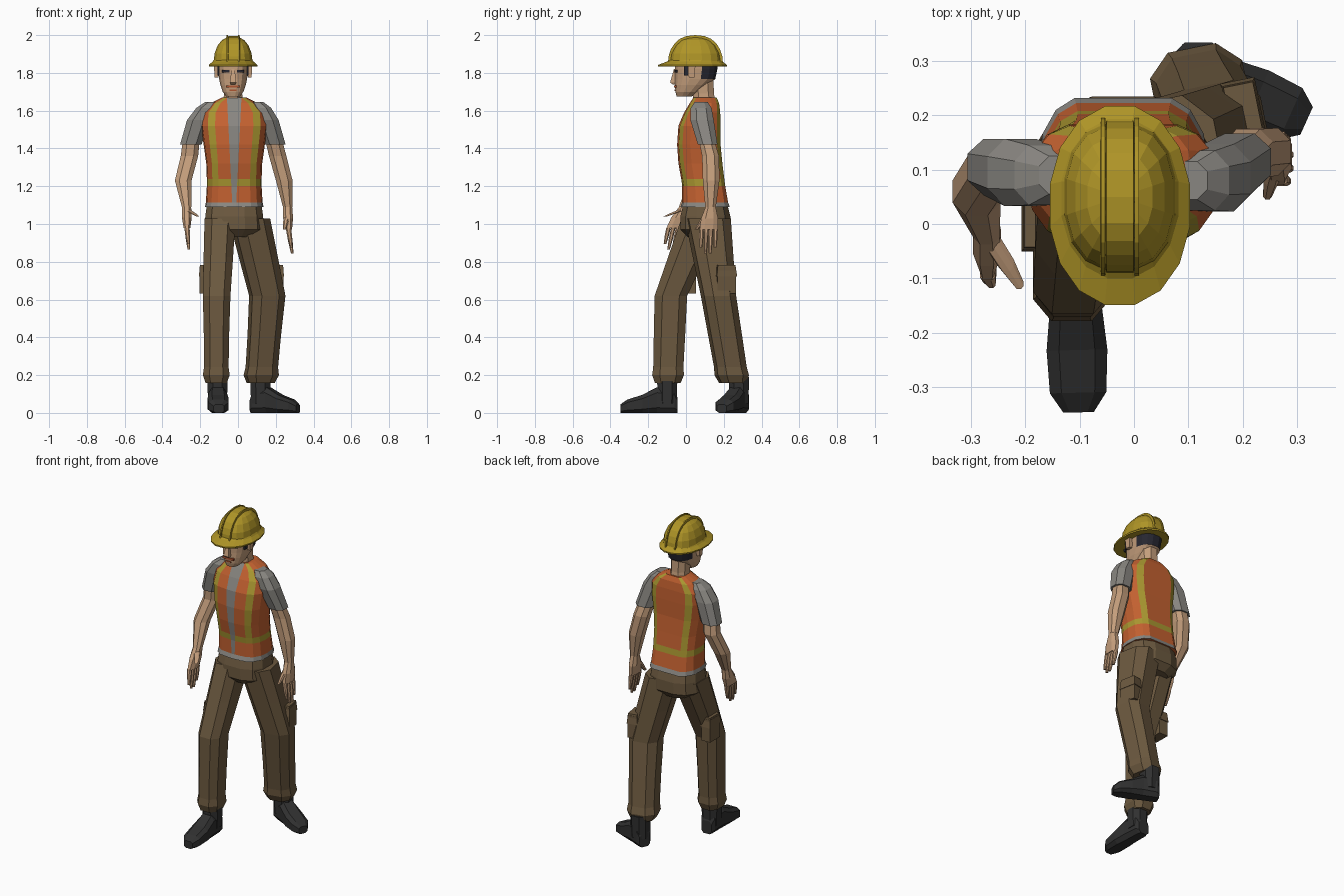
import bpy, bmesh, math
from mathutils import Vector, Matrix

if "Cube" in bpy.data.objects:
    bpy.data.objects.remove(bpy.data.objects["Cube"])


def material(name, red, green, blue):
    mat = bpy.data.materials.new(name)
    mat.use_nodes = True
    mat.diffuse_color = (red, green, blue, 1)
    shader = mat.node_tree.nodes["Principled BSDF"]
    shader.inputs["Base Color"].default_value = mat.diffuse_color
    return mat


yellow = material("helmet yellow", .43, .3, .02)
orange = material("vest orange", .55, .12, .03)
lime = material("reflective lime", .4, .31, .03)
grey = material("shirt grey", .25, .24, .22)
flesh = material("skin", .55, .34, .2)
brown = material("trouser brown", .15, .1, .05)
black = material("boot black", .03, .03, .03)
dark = material("hair dark", .02, .02, .03)
ginger = material("moustache ginger", .42, .09, .03)
sides = {"right": -1, "left": 1}


def bridge(name, rings, materials, rule=None):
    """Join equal rings of points, cap both ends, colour faces by rule(row, column, centre)."""
    bm = bmesh.new()
    loops = [[bm.verts.new(point) for point in ring] for ring in rings]
    for row, (lower, upper) in enumerate(zip(loops, loops[1:])):
        for column in range(len(lower)):
            after = (column + 1) % len(lower)
            face = bm.faces.new((lower[column], lower[after], upper[after], upper[column]))
            if rule:
                face.material_index = rule(row, column, face.calc_center_median())
    bm.faces.new(loops[0])
    bm.faces.new(loops[-1])
    bmesh.ops.recalc_face_normals(bm, faces=bm.faces[:])
    mesh = bpy.data.meshes.new(name)
    bm.to_mesh(mesh)
    bm.free()
    for mat in materials:
        mesh.materials.append(mat)
    bpy.context.collection.objects.link(bpy.data.objects.new(name, mesh))


def signed_power(value, power):
    return math.copysign(abs(value) ** power, value)


def section(count, power):
    """Unit superellipse whose flat sides touch its extents."""
    angles = [math.tau * (k + .5) / count for k in range(count)]
    reach = math.cos(math.pi / count) ** power
    return [(signed_power(math.cos(a), power) / reach, signed_power(math.sin(a), power) / reach)
            for a in angles]


def tube(name, stations, materials, count=8, power=.85, yaw=0, rule=None):
    """Stack level rings; each station is a centre, a half width and a half depth."""
    turn = Matrix.Rotation(yaw, 3, 'Z')
    outline = section(count, power)
    rings = [[Vector(centre) + turn @ Vector((u * wide, v * deep, 0)) for u, v in outline]
             for centre, wide, deep in stations]
    bridge(name, rings, materials, rule)


def levels(middle, rows):
    """Stations from rows of height, half width, front and back."""
    return [((middle, (front + back) / 2, z), wide, (back - front) / 2)
            for z, wide, front, back in rows]


def box(name, centre, size, mat, yaw=0, taper=1):
    half = Vector(size) / 2
    lift = Vector((0, 0, half.z))
    centre = Vector(centre)
    tube(name, [(centre - lift, half.x, half.y), (centre + lift, half.x * taper, half.y * taper)],
         [mat], count=4, power=1, yaw=yaw)


# Torso: shirt and vest in one shell, striped by column and row
middle = -.02
outline = [(0, -1), (.58, -.93), (.8, -.76), (.96, -.42), (1, 0), (.96, .45), (.8, .78), (.58, .94)]
torso_rings = []
for (x, y, z), wide, deep in levels(middle, [
        (1.09, .155, -.03, .24), (1.115, .15, -.02, .23), (1.2, .145, -.02, .215),
        (1.237, .145, -.025, .21), (1.32, .148, -.04, .2), (1.42, .162, -.047, .19),
        (1.52, .175, -.04, .19), (1.59, .17, -.01, .187), (1.64, .125, .02, .18),
        (1.67, .065, .04, .165)]):
    opening = .01 + .05 * (z - 1.1)
    flank = [Vector((max(u * wide, opening), v * deep, 0)) for u, v in outline]
    mirrored = [Vector((-p.x, p.y, 0)) for p in reversed(flank)]
    torso_rings.append([Vector((x, y, z)) + p for p in flank + mirrored])


def vest_rule(row, column, centre):
    if row == 0 or column == 15:
        return 1
    return 2 if row == 2 or (row > 2 and column in (1, 6, 8, 13)) else 0


bridge("vest_and_shirt", torso_rings, [orange, grey, lime], vest_rule)

# Arms: each follows its own joints with shared thicknesses
sleeve_sizes = [(.035, .035), (.05, .055), (.06, .062), (.057, .052)]
forearm_sizes = [(.045, .042), (.046, .045), (.044, .044), (.025, .028)]


def arm(side, sleeve, forearm, knuckles, fingertip, thumb):
    def limb(part, points, sizes, mat):
        tube(f"{side}_{part}", [(p, *size) for p, size in zip(points, sizes)], [mat])

    limb("sleeve", sleeve, sleeve_sizes, grey)
    limb("forearm", [sleeve[-1]] + forearm, forearm_sizes, flesh)
    wrist, knuckles, fingertip, thumb = map(Vector, (forearm[-1], knuckles, fingertip, thumb))
    palm = wrist.lerp(knuckles, .5)
    limb("palm", [wrist, palm, knuckles], [(.024, .027), (.026, .045), (.018, .048)], flesh)
    root = wrist.lerp(knuckles, .1)
    limb("thumb", [root, root.lerp(thumb, .6), thumb], [(.014, .018), (.014, .015), (.008, .01)], flesh)
    for k in range(4):
        across = Vector((0, (k - 1.5) * .025, 0))
        curl = .75 if k in (0, 3) else 1
        start, end = knuckles + across, knuckles.lerp(fingertip, curl) + across
        limb(f"finger_{k + 1}", [start, start.lerp(end, .5), end],
             [(.014, .012), (.012, .011), (.007, .007)], flesh)


arm("right",
    [(-.14, .09, 1.645), (-.17, .09, 1.615), (-.21, .095, 1.55), (-.25, .105, 1.42)],
    [(-.257, .11, 1.36), (-.29, .06, 1.23), (-.272, -.01, 1.09)],
    (-.27, -.055, .98), (-.26, -.08, .865), (-.212, -.11, 1.04))
arm("left",
    [(.1, .08, 1.645), (.125, .08, 1.615), (.155, .085, 1.55), (.195, .115, 1.42)],
    [(.21, .13, 1.36), (.245, .133, 1.23), (.263, .13, 1.09)],
    (.268, .12, .97), (.287, .115, .845), (.246, .055, .97))

# Trousers: hips, then legs from hip to knee to gathered cuff, with cargo pockets
tube("trouser_hips", levels(middle, [(1.1, .145, -.015, .22), (1.04, .153, -.03, .235),
                                     (.97, .158, -.03, .235), (.93, .1, .01, .2)]),
     [brown], count=12, power=.77)


def leg(side, hip, knee, cuff, fullness, yaw):
    hip, knee, cuff = map(Vector, (hip, knee, cuff))
    below = cuff + (cuff - knee) * .1
    path = [hip, hip.lerp(knee, .5), knee, knee.lerp(cuff, .5), cuff.lerp(knee, .1), cuff, below]
    widths = [.082, .078, .073, .067, .065, .071, .056]
    depths = [.114, .1, .086, .083, .08, .084, .068]
    tube(side + "_trouser_leg", [(p, w * fullness, d) for p, w, d in zip(path, widths, depths)],
         [brown], power=.74, yaw=yaw)
    # Pocket on the outer thigh
    outer = hip.lerp(knee, .8) + Vector((sides[side] * .065, .05, 0))
    box(side + "_cargo_pocket", outer, (.06, .1, .14), brown, yaw)
    box(side + "_pocket_flap", outer + Vector((0, 0, .05)), (.065, .11, .06), brown, yaw, .85)


leg("right", (-.095, .09, 1.03), (-.113, -.08, .62), (-.115, -.095, .2), 1, 0)
leg("left", (.06, .115, 1.03), (.155, .172, .62), (.123, .242, .2), 1.22, .2)


# Boots: a foot swept from heel to toe, plus a shaft
def boot(side, heel, toe):
    heel, toe = Vector(heel), Vector(toe)
    across = (toe - heel).normalized().cross(Vector((0, 0, 1)))
    rings = []
    for t, wide, tall in ((0, .035, .08), (.06, .045, .12), (.36, .048, .135),
                          (.62, .056, .095), (.88, .052, .07), (1, .028, .045)):
        centre = heel.lerp(toe, t)
        rings.append([centre + across * u * wide + Vector((0, 0, (v + 1) * tall / 2))
                      for u, v in section(8, .6)])
    bridge(side + "_boot_foot", rings, [black])
    ankle = heel.lerp(toe, .18) + Vector((0, 0, .12))
    box_height = Vector((0, 0, .07))
    tube(side + "_boot_shaft", [(ankle - box_height, .05, .05), (ankle + box_height, .054, .054)], [black])


boot("right", (-.11, -.045, 0), (-.102, -.347, 0))
boot("left", (.075, .3, 0), (.318, .19, 0))

# Head: hair colours the upper back faces
middle = -.026
tube("neck", levels(middle, [(1.62, .055, .04, .16), (1.69, .048, .036, .148), (1.77, .05, .025, .145)]), [flesh])
tube("head", levels(middle, [(1.675, .036, -.05, .03), (1.7, .055, -.056, .07), (1.735, .067, -.058, .115),
                             (1.768, .074, -.057, .155), (1.82, .08, -.058, .166), (1.88, .082, -.055, .166)]),
     [flesh, dark], count=16, power=.8, rule=lambda row, column, c: int(row > 2 and c.y > .055))
tube("nose", levels(middle, [(1.738, .012, -.07, -.046), (1.75, .017, -.084, -.044),
                             (1.82, .008, -.064, -.048)]), [flesh], count=4, power=1)
box("moustache", (middle, -.057, 1.728), (.075, .012, .013), ginger)
box("lower_lip", (middle, -.056, 1.708), (.036, .009, .007), ginger)
for side, sign in sides.items():
    box(side + "_eye", (middle + sign * .038, -.053, 1.808), (.038, .009, .013), dark, sign * .2)
    box(side + "_sideburn", (middle + sign * .078, 0, 1.815), (.009, .022, .06), dark)
    box(side + "_ear", (middle + sign * .088, .03, 1.805), (.02, .03, .06), flesh, taper=1.3)

# Hard hat: dome, brim and raised ribs along the crown
hat = Vector((middle, .05, 1.85))
dome = Vector((.104, .138, .142))


def flare(angle):
    return signed_power(math.cos(angle), .8)


tube("helmet_dome", [(hat + Vector((0, 0, dome.z * math.sin(a))), dome.x * flare(a), dome.y * flare(a))
                     for a in map(math.radians, (0, 22, 42, 60, 76))], [yellow], count=16)
tube("helmet_brim", levels(middle, [(1.833, .128, -.148, .216), (1.842, .129, -.149, .217),
                                    (1.86, .108, -.1, .193), (1.872, .1, -.084, .184)]), [yellow], count=16, power=.95)


def crown_rib(name, offset, wide, lift):
    rings = []
    for k in range(13):
        angle = math.pi * k / 12
        out = Vector((0, flare(angle), math.sin(angle)))
        centre = hat + Vector((offset, out.y * dome.y, out.z * dome.z))
        rings.append([centre + Vector((u * wide, 0, 0)) + out.normalized() * height
                      for u, height in ((-1, -.02), (-.8, lift), (.8, lift), (1, -.02))])
    bridge(name, rings, [yellow])


crown_rib("helmet_crown", 0, .031, .003)
for side, sign in sides.items():
    crown_rib(side + "_helmet_rib", sign * .031, .005, .008)
